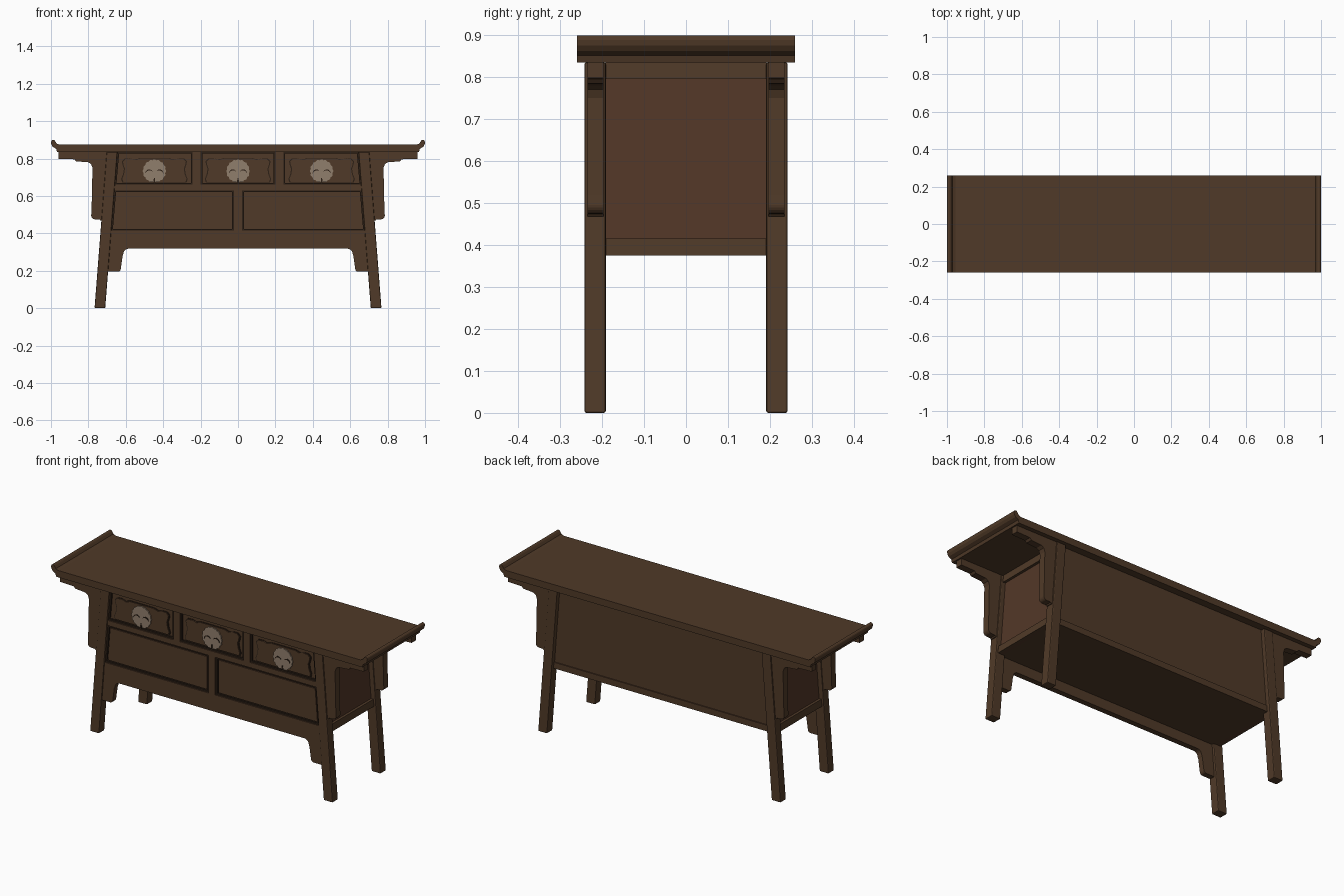
import bpy, bmesh, math

cube = bpy.data.objects.get("Cube")
if cube:
    bpy.data.objects.remove(cube, do_unlink=True)


def material(name, rgb):
    m = bpy.data.materials.new(name)
    m.use_nodes = True
    m.diffuse_color = (*rgb, 1)
    m.node_tree.nodes["Principled BSDF"].inputs["Base Color"].default_value = (*rgb, 1)
    return m


WOOD = material("brown wood", (0.08, 0.042, 0.021))
PANEL = material("reddish wood", (0.085, 0.038, 0.02))
DARK = material("dark seam", (0.025, 0.014, 0.008))
METAL = material("dull brass", (0.28, 0.21, 0.15))


def prism(name, pts, y0, y1, mat=WOOD, bevel=0, flip=1):
    """Extrude an x-z outline from y0 to y1; flip=-1 mirrors it in x."""
    bm = bmesh.new()
    front = [bm.verts.new((x * flip, y0, z)) for x, z in pts]
    back = [bm.verts.new((x * flip, y1, z)) for x, z in pts]
    bm.faces.new(front)
    bm.faces.new(back[::-1])
    n = len(pts)
    for i in range(n):
        bm.faces.new((front[i], back[i], back[(i + 1) % n], front[(i + 1) % n]))
    bmesh.ops.recalc_face_normals(bm, faces=bm.faces)
    me = bpy.data.meshes.new(name)
    bm.to_mesh(me)
    bm.free()
    me.materials.append(mat)
    ob = bpy.data.objects.new(name, me)
    bpy.context.collection.objects.link(ob)
    if bevel:
        mod = ob.modifiers.new("soft edges", "BEVEL")
        mod.width = bevel
        mod.segments = 2
    return ob


def arc(cx, cz, r, a0, a1, n=5):
    angles = [math.radians(a0 + (a1 - a0) * i / n) for i in range(n + 1)]
    return [(cx + r * math.cos(a), cz + r * math.sin(a)) for a in angles]


def inner(z):
    """Inside edge of the splayed leg."""
    return 0.71 - 0.078 * z


def band(z0, z1, off=0.0):
    """Trapezoid spanning between the legs."""
    return [(-inner(z0) - off, z0), (inner(z0) + off, z0),
            (inner(z1) + off, z1), (-inner(z1) - off, z1)]


def slanted(z0, z1, a, b):
    """Upright strip parallel to the leg, a to b outside its inner edge."""
    return [(inner(z0) + a, z0), (inner(z0) + b, z0),
            (inner(z1) + b, z1), (inner(z1) + a, z1)]


LOW, TOP = 0.375, 0.835

# Table top with everted ends
end = [(0.968, TOP), (0.972, 0.852), (0.99, 0.862), (0.998, 0.875)]
end += arc(0.988, 0.888, 0.0115, 0, 150, 5)
end += [(0.97, 0.88), (0.955, 0.874)]
prism("table_top", end + [(-x, z) for x, z in reversed(end)], -0.26, 0.26)

# Legs, wing brackets and hanging spandrels
wing = [(inner(TOP) + 0.05, TOP), (0.96, TOP), (0.96, 0.798), (0.875, 0.796),
        (0.865, 0.785), (0.80, 0.78), (0.785, 0.77), (0.778, 0.75), (0.783, 0.52)]
wing += arc(0.765, 0.495, 0.02, 0, -90)
wing += [(0.74, 0.474), (0.735, 0.468), (inner(0.468) + 0.05, 0.468)]
for sx, side in ((1, "left"), (-1, "right")):
    for sy, depth in ((-1, "front"), (1, "back")):
        tag = depth + "_" + side
        prism("leg_" + tag, slanted(0, TOP, 0, 0.057), sy * 0.242, sy * 0.191, WOOD, 0.005, sx)
        prism("wing_bracket_" + tag, wing, sy * 0.235, sy * 0.196, WOOD, 0, sx)
    # Side panel with rails
    prism("side_panel_" + side, slanted(LOW, TOP, 0.015, 0.03), -0.192, 0.192, PANEL, 0, sx)
    prism("side_top_rail_" + side, slanted(0.795, TOP, 0.01, 0.045), -0.192, 0.192, WOOD, 0, sx)
    prism("side_bottom_rail_" + side, slanted(LOW, 0.415, 0.01, 0.045), -0.192, 0.192, WOOD, 0, sx)

# Cabinet shell
prism("bottom_board", band(LOW, 0.39, 0.02), -0.21, 0.21)
prism("back_panel", band(0.41, TOP, 0.01), 0.205, 0.218)
prism("back_rail", band(LOW, 0.41, 0.01), 0.2, 0.224)
prism("front_backing", band(LOW, TOP, 0.01), -0.222, -0.2)

# Front rails and stiles
prism("middle_rail", band(0.63, 0.66), -0.237, -0.2)
prism("lower_rail", band(0.38, 0.415), -0.237, -0.2)
prism("door_post", [(-0.022, 0.415), (0.022, 0.415), (0.022, 0.63), (-0.022, 0.63)], -0.237, -0.2)
post = [(0.2, 0.66), (0.242, 0.66), (0.242, TOP), (0.2, TOP)]
for sx in (1, -1):
    prism("drawer_post", post, -0.237, -0.2, WOOD, 0, sx)

# Apron with hanging ends
half = [(inner(0.38), 0.38), (inner(0.195), 0.195), (0.64, 0.195)]
half += arc(0.642, 0.21, 0.015, -90, -170, 3)
half += [(0.617, 0.28)] + arc(0.585, 0.29, 0.028, 0, 90, 5)
prism("front_apron", half + [(-x, z) for x, z in reversed(half)], -0.236, -0.205)


def seam(quad, flip=1):
    """Thin dark bead around an opening."""
    cx = sum(p[0] for p in quad) / 4
    cz = sum(p[1] for p in quad) / 4
    t = 0.009
    inset = [(x - math.copysign(t, x - cx), z - math.copysign(t, z - cz)) for x, z in quad]
    for i in range(4):
        j = (i + 1) % 4
        prism("opening_bead", [quad[i], quad[j], inset[j], inset[i]], -0.231, -0.222, DARK, 0, flip)


# Door panels
door = [(0.022, 0.415), (inner(0.415), 0.415), (inner(0.63), 0.63), (0.022, 0.63)]
door_face = [(0.036, 0.429), (inner(0.429) - 0.014, 0.429),
             (inner(0.616) - 0.014, 0.616), (0.036, 0.616)]
side_opening = [(0.242, 0.66), (inner(0.66), 0.66), (inner(TOP), TOP), (0.242, TOP)]
for sx in (1, -1):
    seam(door, sx)
    prism("door_panel", door_face, -0.229, -0.22, WOOD, 0, sx)
    seam(side_opening, sx)
seam([(-0.2, 0.66), (0.2, 0.66), (0.2, TOP), (-0.2, TOP)])

# Drawer carving: cusped border line around a raised field
cusp = [(0.172, 0.673), (0.178, 0.69), (0.168, 0.715), (0.163, 0.745), (0.17, 0.765),
        (0.174, 0.785), (0.16, 0.8), (0.13, 0.802), (0.105, 0.794), (0.075, 0.803)]


def crescent(cx, cz, r, w, a0, a1, n=10):
    """Tapered curl."""
    pts = arc(cx, cz, r, a0, a1, n)
    back = []
    for i in range(n - 1, 0, -1):
        a = math.radians(a0 + (a1 - a0) * i / n)
        k = r - w * math.sin(math.pi * i / n)
        back.append((cx + k * math.cos(a), cz + k * math.sin(a)))
    return pts + back


for dx in (-0.447, 0, 0.447):
    def at(pts, s=1.0):
        return [(x * s + dx, (z - 0.735) * s + 0.735) for x, z in pts]
    shape = cusp + [(-x, z) for x, z in reversed(cusp)]
    prism("drawer_border", at(shape), -0.226, -0.222, DARK)
    prism("drawer_field", at(shape, 0.965), -0.23, -0.222)
    # Scalloped metal plate with paired curls
    rim = []
    for i in range(64):
        a = math.tau * i / 64
        r = 0.061 + 0.0022 * math.cos(16 * a)
        rim.append((dx + r * math.cos(a), 0.733 + r * math.sin(a)))
    prism("metal_plate", rim, -0.236, -0.228, METAL)
    for sx in (1, -1):
        curls = crescent(sx * 0.028, 0.722, 0.02, 0.006, 90 - sx * 100, 90 + sx * 70)
        prism("plate_curl", at(curls), -0.239, -0.235, DARK)
    prism("plate_notch", at([(-0.005, 0.672), (0.005, 0.672), (0.003, 0.697), (-0.003, 0.697)]),
          -0.239, -0.235, DARK)
